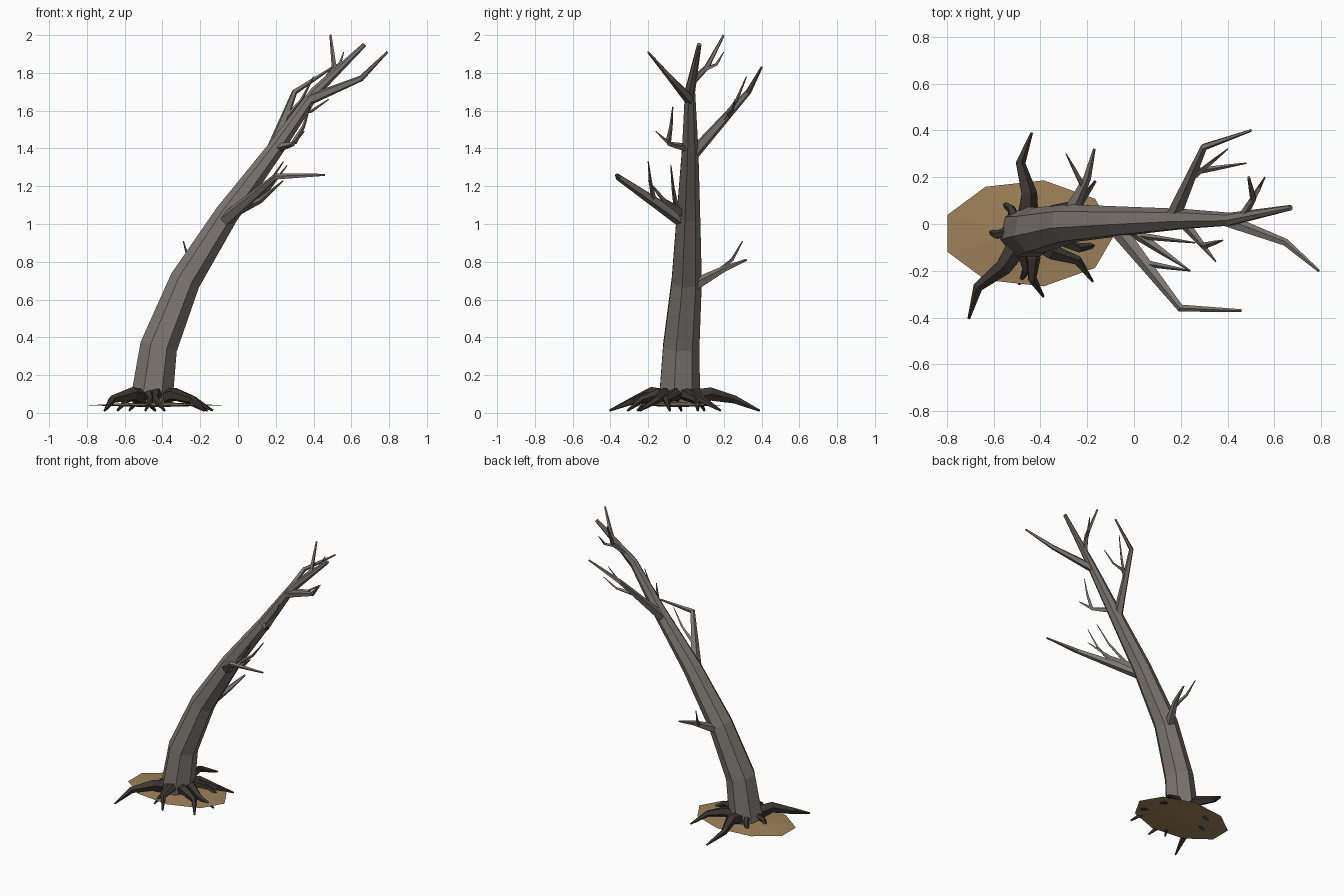
import bpy, bmesh, math
from mathutils import Vector

if "Cube" in bpy.data.objects:
    bpy.data.objects.remove(bpy.data.objects["Cube"])


def material(name, red, green, blue):
    mat = bpy.data.materials.new(name)
    mat.use_nodes = True
    colour = (red, green, blue, 1)
    mat.diffuse_color = colour
    mat.node_tree.nodes["Principled BSDF"].inputs["Base Color"].default_value = colour
    return mat


bark = material("grey bark", 0.2, 0.18, 0.16)
dark_root = material("dark root", 0.045, 0.037, 0.03)
brown_soil = material("brown soil", 0.34, 0.22, 0.1)


def finish(name, bm, mat):
    bmesh.ops.recalc_face_normals(bm, faces=bm.faces)
    mesh = bpy.data.meshes.new(name)
    bm.to_mesh(mesh)
    bm.free()
    mesh.materials.append(mat)
    part = bpy.data.objects.new(name, mesh)
    bpy.context.collection.objects.link(part)


def skin(bm, lower, upper):
    """Join two rings of vertices with quads."""
    for k in range(len(lower)):
        bm.faces.new((lower[k - 1], lower[k], upper[k], upper[k - 1]))


def limb(name, path, thick, thin, sides=5, mat=bark):
    """Faceted tube along a path, tapering evenly over its length."""
    path = [Vector(point) for point in path]
    steps = [(b - a).length for a, b in zip(path, path[1:])]
    bm = bmesh.new()
    rings = []
    side = Vector((0, 1, 0))
    if abs((path[1] - path[0]).normalized().y) > 0.9:
        side = Vector((1, 0, 0))
    for i, centre in enumerate(path):
        ahead = path[min(i + 1, len(path) - 1)] - centre
        behind = centre - path[max(i - 1, 0)]
        along = (ahead.normalized() + behind.normalized()).normalized()
        side = (side - along * side.dot(along)).normalized()
        across = along.cross(side)
        radius = thick + (thin - thick) * sum(steps[:i]) / sum(steps)
        ring = []
        for k in range(sides):
            angle = math.tau * k / sides
            offset = side * math.cos(angle) + across * math.sin(angle)
            ring.append(bm.verts.new(centre + offset * radius))
        if rings:
            skin(bm, rings[-1], ring)
        rings.append(ring)
    bm.faces.new(rings[0])
    bm.faces.new(rings[-1])
    finish(name, bm, mat)
    return path


def at_height(path, height):
    """Point where a rising path reaches the given height."""
    for low, high in zip(path, path[1:]):
        if low.z <= height < high.z:
            return low.lerp(high, (height - low.z) / (high.z - low.z))
    return path[-1]


# Leaning trunk
trunk = limb("trunk", [
    (-0.46, -0.04, 0.05), (-0.42, -0.03, 0.35), (-0.28, 0, 0.7), (-0.06, 0.01, 1.05),
    (0.2, 0.02, 1.4), (0.41, 0.02, 1.7), (0.67, 0.07, 1.95)], 0.115, 0.012, sides=7)


def branch(name, height, bend, tip, thick):
    return limb(name, [at_height(trunk, height), bend, tip], thick, 0.006)


# Main branches leave the trunk at a height, bend once and end in a tip
low_back = branch("low_back_branch", 0.65, (-0.2, 0.2, 0.76), (-0.17, 0.32, 0.81), 0.04)
middle_front = branch("middle_front_branch", 1, (0.2, -0.36, 1.25), (0.46, -0.37, 1.26), 0.04)
middle_back = branch("middle_back_branch", 1.35, (0.3, 0.33, 1.7), (0.5, 0.4, 1.83), 0.035)
upper_front = branch("upper_front_branch", 1.66, (0.65, -0.08, 1.77), (0.79, -0.2, 1.91), 0.03)
upper_back = branch("upper_back_branch", 1.75, (0.51, 0.11, 1.83), (0.49, 0.2, 2), 0.02)


def twig(name, parent, height, tip, thick=0.015):
    """Thin shoot that sags a little, then turns up to its tip."""
    start, tip = at_height(parent, height), Vector(tip)
    bend = start.lerp(tip, 0.6) - Vector((0, 0, 0.03))
    return limb(name, [start, bend, tip], thick, 0.003, sides=4)


# Twigs on the trunk and on the branches
side_shoot = twig("middle_side_branch", trunk, 1.04, (0.24, -0.2, 1.23), 0.03)
front_shoot = twig("small_front_branch", trunk, 1.4, (0.35, -0.16, 1.49), 0.025)
twig("low_back_twig", low_back, 0.74, (-0.29, 0.3, 0.91))
twig("middle_front_twig", middle_front, 1.12, (0.24, -0.2, 1.33))
twig("side_branch_twig", side_shoot, 1.08, (0.26, -0.08, 1.31))
twig("small_front_twig", front_shoot, 1.43, (0.38, -0.07, 1.62))
twig("middle_back_inner_twig", middle_back, 1.54, (0.4, 0.32, 1.78))
twig("middle_back_outer_twig", middle_back, 1.58, (0.48, 0.26, 1.66))
twig("upper_back_twig", upper_back, 1.82, (0.56, 0.2, 1.91))

# Roots fan out around the trunk foot: compass angle and reach of each
foot = Vector((-0.46, -0.04, 0))
root_reach = {20: 0.3, 37: 0.37, 87: 0.43, 130: 0.18, 175: 0.18,
              236: 0.44, 262: 0.22, 285: 0.28, 324: 0.35, 352: 0.33}
for number, (degrees, reach) in enumerate(root_reach.items(), start=1):
    curl = math.radians(8 if number % 2 else -8)
    angle = math.radians(degrees)

    def spot(share, height, turn=0):
        return foot + Vector((reach * share * math.cos(angle + turn),
                              reach * share * math.sin(angle + turn), height))

    limb(f"root_{number}", [spot(0.2, 0.08), spot(0.4, 0.1), spot(0.7, 0.07, curl),
                            spot(1, 0.012)], 0.025 + reach / 20, 0.006, mat=dark_root)

# Low nine-sided patch of soil, slightly domed
bm = bmesh.new()
centre = Vector((-0.45, -0.04, 0.04))
edge = []
for k in range(9):
    angle = math.tau * k / 9
    edge.append(bm.verts.new(
        centre + Vector((0.37 * math.cos(angle), 0.23 * math.sin(angle), 0))))
for rise in (0.02, -0.01):
    peak = bm.verts.new(centre + Vector((0, 0, rise)))
    for k in range(len(edge)):
        bm.faces.new((edge[k - 1], edge[k], peak))
finish("soil_patch", bm, brown_soil)
